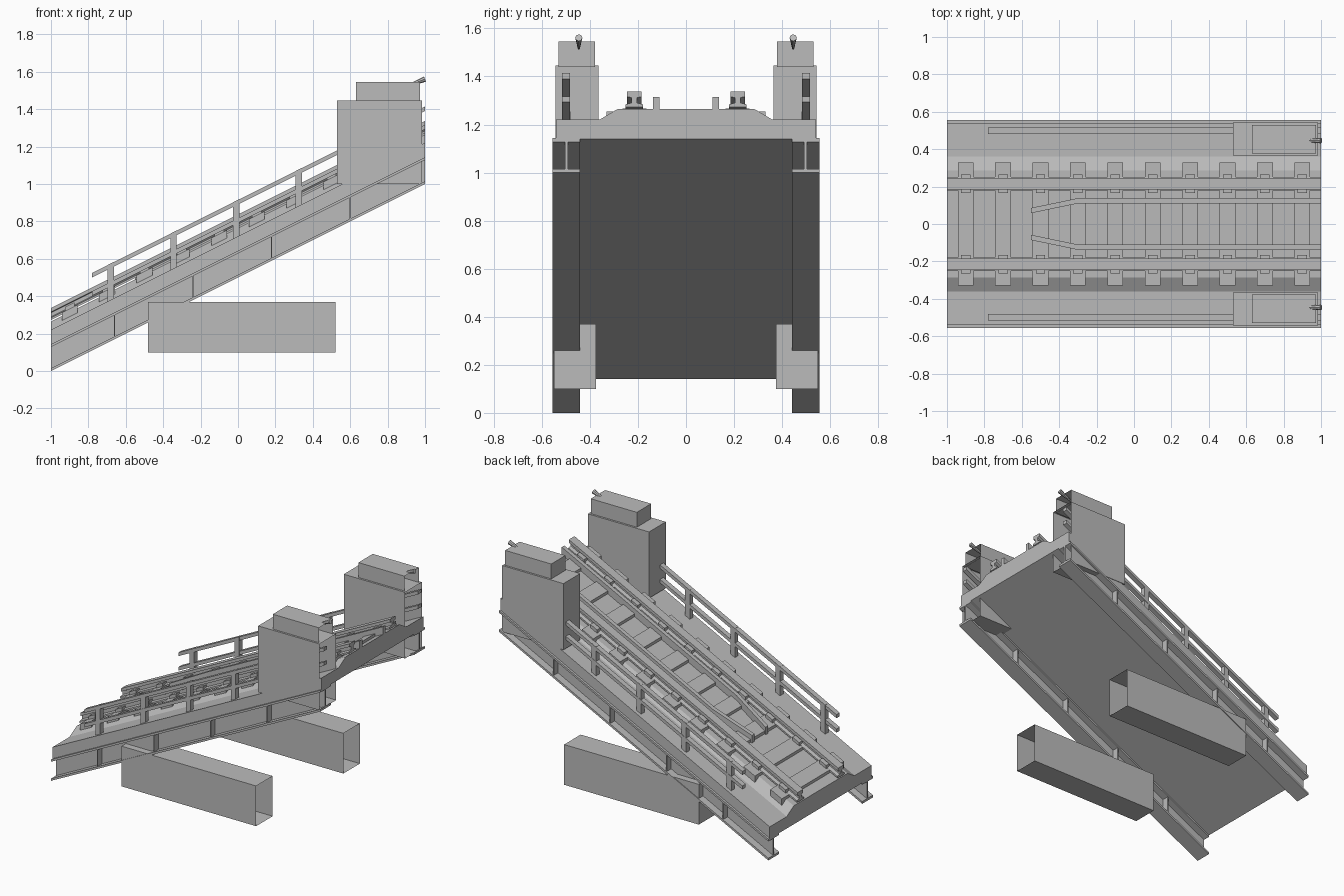
import bpy, bmesh, math

old = bpy.data.objects.get("Cube")
if old:
    bpy.data.objects.remove(old, do_unlink=True)

SLOPE = 0.5
grey = bpy.data.materials.new("plain grey")
grey.use_nodes = True
COLOUR = (0.5, 0.5, 0.5, 1)
grey.diffuse_color = COLOUR
grey.node_tree.nodes["Principled BSDF"].inputs["Base Color"].default_value = COLOUR


def sweep(name, profile, stations, slope=SLOPE, open_end=False):
    """Carry a (y, z) profile through (x, y shift) stations up the incline."""
    bm = bmesh.new()
    rings = [[bm.verts.new((x, y + dy, z + slope * (x + 1))) for y, z in profile]
             for x, dy in stations]
    n = len(profile)
    for a, b in zip(rings, rings[1:]):
        for i in range(n):
            j = (i + 1) % n
            bm.faces.new((a[i], a[j], b[j], b[i]))
    bm.faces.new(rings[0])
    cap = bm.faces.new(rings[-1])
    bmesh.ops.recalc_face_normals(bm, faces=bm.faces)
    if open_end:
        bmesh.ops.delete(bm, geom=[cap], context='FACES_ONLY')
    mesh = bpy.data.meshes.new(name)
    bm.to_mesh(mesh)
    bm.free()
    mesh.materials.append(grey)
    ob = bpy.data.objects.new(name, mesh)
    bpy.context.collection.objects.link(ob)
    return ob


def rect(y0, y1, z0, z1):
    return [(y0, z0), (y1, z0), (y1, z1), (y0, z1)]


def span(x0, x1):
    return [(x0, 0), (x1, 0)]


def symmetric(half):
    """Mirror half of a profile, listed from bottom to top."""
    return half + [(-y, z) for y, z in reversed(half)]


FULL = span(-1, 1)

# Deck slab and ballast bed
sweep("deck", rect(-0.54, 0.54, 0.14, 0.22), FULL)
sweep("ballast_bed", symmetric([(0.36, 0.22), (0.285, 0.264)]), FULL)

# Sleepers with rail chairs
for i in range(10):
    x = -0.9 + 0.2 * i
    sleeper = span(x - 0.042, x + 0.042)
    sweep("sleeper", rect(-0.33, 0.33, 0.24, 0.283), sleeper)
    for s in (1, -1):
        sweep("rail_chair", rect(s * 0.165, s * 0.265, 0.283, 0.305),
              span(x - 0.025, x + 0.025))

rail_half = [(0.036, 0.272), (0.036, 0.284), (0.012, 0.29),
             (0.012, 0.312), (0.03, 0.316), (0.03, 0.337)]

for s in (1, -1):
    side = "left" if s < 0 else "right"

    # Edge girder with web stiffeners
    girder = symmetric([(0.057, 0), (0.057, 0.015), (0.006, 0.015),
                        (0.006, 0.128), (0.057, 0.128), (0.057, 0.143)])
    sweep(side + "_girder", girder, [(-1, s * 0.498), (1, s * 0.498)])
    for x in (-0.66, -0.24, 0.18, 0.6):
        sweep(side + "_stiffener", rect(s * 0.446, s * 0.55, 0.015, 0.128),
              span(x - 0.003, x + 0.003))

    # Running rail and flared guard rail
    sweep(side + "_rail", symmetric(rail_half), [(-1, s * 0.215), (1, s * 0.215)])
    sweep(side + "_guard_rail", rect(-0.014, 0.014, 0.264, 0.315),
          [(-0.55, s * 0.072), (-0.3, s * 0.124), (1, s * 0.124)])

    # Handrail
    for z in (0.293, 0.39):
        sweep(side + "_handrail", rect(s * 0.482, s * 0.517, z, z + 0.024),
              span(-0.78, 1))
    for i in range(5):
        x = -0.68 + 0.335 * i
        sweep(side + "_handrail_post", rect(s * 0.48, s * 0.515, 0.21, 0.415),
              span(x - 0.017, x + 0.017))

    # Tower at the raised end, open towards the next span
    sweep(side + "_tower", rect(s * 0.365, s * 0.543, 1.0, 1.445),
          span(0.53, 0.985), 0, True)
    sweep(side + "_tower_cap", rect(s * 0.378, s * 0.53, 1.44, 1.545),
          span(0.63, 0.972), 0, True)

    # Tapered coupling pin through the tower cap
    bpy.ops.mesh.primitive_cone_add(vertices=8, radius1=0.015, radius2=0.004,
                                    depth=0.125, location=(0.942, s * 0.446, 1.538),
                                    rotation=(0, -math.pi / 2 - 0.38, 0))
    pin = bpy.context.object
    pin.name = side + "_pin"
    pin.data.materials.append(grey)

    # Hollow support beam below
    sweep(side + "_support_beam", rect(s * 0.375, s * 0.55, 0.1, 0.37),
          span(-0.48, 0.52), 0, True)
